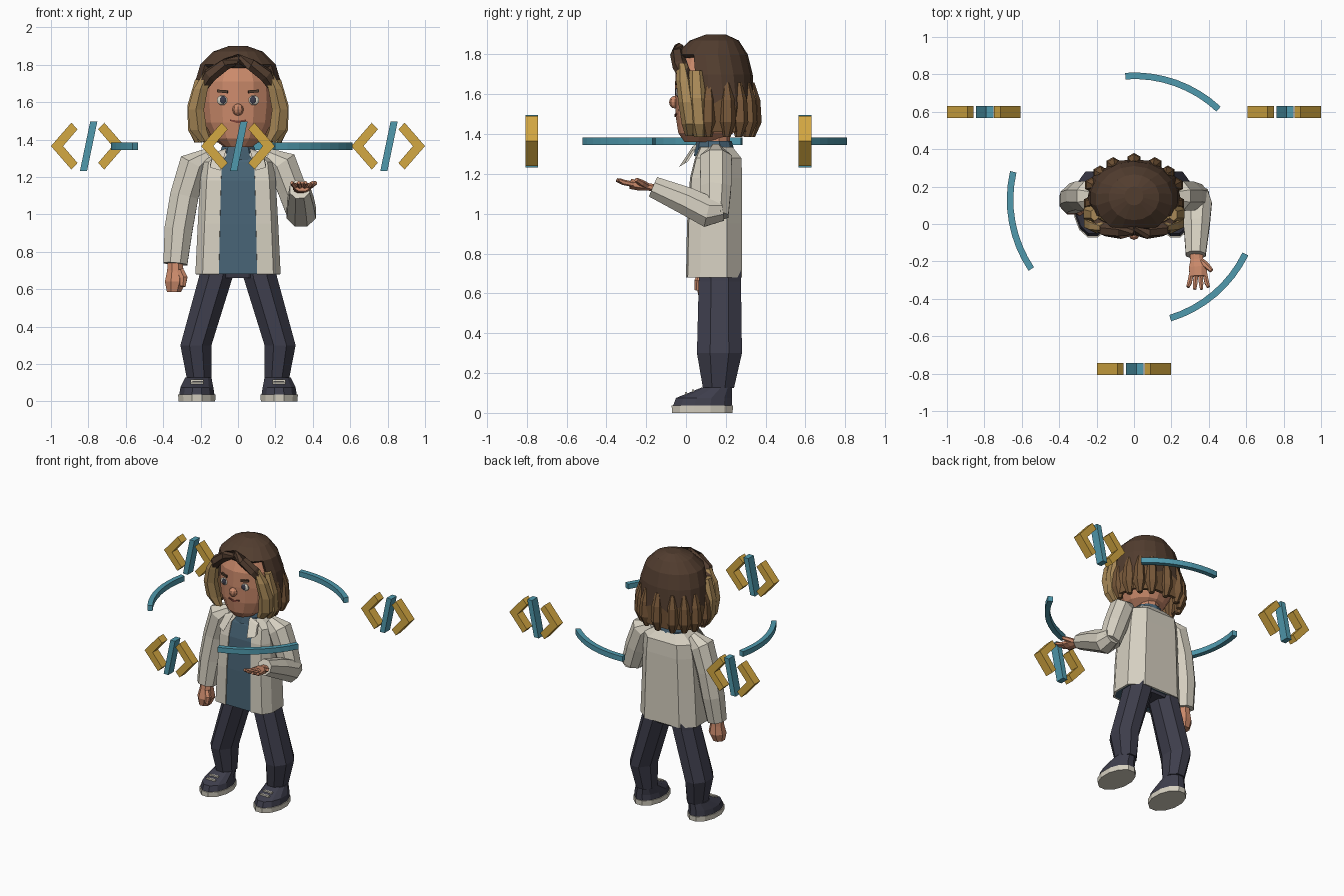
import bpy, bmesh, math
from mathutils import Vector

def mat(name, r, g, b):
    m = bpy.data.materials.new(name)
    lin = lambda c: ((c / 255 + 0.055) / 1.055) ** 2.4
    m.diffuse_color = (lin(r), lin(g), lin(b), 1)
    return m

SKIN = mat("skin", 203, 138, 107)
DARK = mat("dark_hair", 82, 61, 47)
MID = mat("mid_hair", 120, 88, 57)
BLOND = mat("light_hair", 170, 138, 88)
CREAM = mat("cream", 214, 208, 193)
SHIRT = mat("shirt_blue", 72, 100, 118)
NAVY = mat("navy", 62, 62, 76)
GOLD = mat("gold", 212, 168, 66)
TEAL = mat("teal", 80, 154, 174)
LIP = mat("lip", 125, 66, 55)

def finish(name, bm, *mats):
    bmesh.ops.recalc_face_normals(bm, faces=bm.faces)
    me = bpy.data.meshes.new(name)
    bm.to_mesh(me)
    bm.free()
    for m in mats:
        me.materials.append(m)
    ob = bpy.data.objects.new(name, me)
    bpy.context.collection.objects.link(ob)
    return ob

def skin_rings(name, rings, material, closed=True):
    """Bridge a list of equal point rings; closed rings get end caps."""
    bm = bmesh.new()
    vs = [[bm.verts.new(p) for p in r] for r in rings]
    n = len(rings[0])
    for a, b in zip(vs, vs[1:]):
        for i in range(n if closed else n - 1):
            j = (i + 1) % n
            bm.faces.new((a[i], a[j], b[j], b[i]))
    if closed:
        bm.faces.new(vs[0])
        bm.faces.new(vs[-1])
    return finish(name, bm, material)

def angles(n):
    return [math.tau * (i + 0.5) / n for i in range(n)]

def loft(name, rings, material, n=8):
    """Horizontal oval rings given as (x, y, z, rx, ry)."""
    k = 1 / math.cos(math.pi / n)
    return skin_rings(name, [[(x + rx * k * math.cos(a), y + ry * k * math.sin(a), z)
                              for a in angles(n)] for x, y, z, rx, ry in rings], material)

def tube(name, path, material, n=8, flat=1.0):
    """Tube through (x, y, z, r) points; flat squashes it across the x axis."""
    P = [Vector(p[:3]) for p in path]
    rings = []
    for i, p in enumerate(P):
        t = (P[min(i + 1, len(P) - 1)] - P[max(i - 1, 0)]).normalized()
        ref = Vector((0, 1, 0)) if abs(t.x) > 0.9 else Vector((1, 0, 0))
        u = (ref - t * ref.dot(t)).normalized()
        w = t.cross(u)
        r = path[i][3] / math.cos(math.pi / n)
        rings.append([p + u * r * math.cos(a) + w * r * flat * math.sin(a) for a in angles(n)])
    return skin_rings(name, rings, material)

def prism(name, pts, depth, material):
    """Extrude a closed outline of 3D points along the depth vector."""
    bm = bmesh.new()
    f = bm.faces.new([bm.verts.new(p) for p in pts])
    new = bmesh.ops.extrude_face_region(bm, geom=[f], use_keep_orig=True)
    bmesh.ops.translate(bm, vec=depth, verts=[v for v in new["geom"] if isinstance(v, bmesh.types.BMVert)])
    return finish(name, bm, material)

def ball(name, c, r, material, seg=10, rings=6):
    bm = bmesh.new()
    bmesh.ops.create_uvsphere(bm, u_segments=seg, v_segments=rings, radius=1)
    for v in bm.verts:
        v.co = Vector(c) + Vector([v.co[i] * r[i] for i in range(3)])
    return finish(name, bm, material)

# Torso: open jacket over a shirt
LEVELS = [(0.68, 0.228, 0.0, 0.285), (0.95, 0.215, 0.005, 0.285), (1.18, 0.202, 0.02, 0.285),
          (1.28, 0.19, 0.045, 0.28), (1.335, 0.11, 0.07, 0.235)]
HALF = [(0.45, 0), (0.83, 0.03), (1, 0.25), (1, 0.72), (0.62, 0.99)]
OUTLINE = HALF + [(-u, v) for u, v in reversed(HALF)]
def torso_ring(z, w, y0, y1, s):
    m = (y0 + y1) / 2
    return [(u * w * (s if abs(u) > 0.5 else 1), m + (y0 + v * (y1 - y0) - m) * s, z) for u, v in OUTLINE]
jacket = skin_rings("jacket", [torso_ring(*l, 1.0) for l in LEVELS], CREAM, closed=False)
so = jacket.modifiers.new("thickness", "SOLIDIFY")
so.thickness = 0.012
skin_rings("shirt", [torso_ring(*l, 0.95) for l in LEVELS], SHIRT)
loft("shirt_collar", [(0, 0.145, 1.29, 0.11, 0.1), (0, 0.14, 1.365, 0.085, 0.085)], SHIRT, 10)
loft("neck", [(0, 0.14, 1.3, 0.075, 0.075), (0, 0.14, 1.44, 0.075, 0.08)], SKIN, 10)
loft("hips", [(0, 0.165, 0.66, 0.13, 0.09), (0, 0.165, 0.8, 0.18, 0.115)], NAVY, 8)

for s in (-1, 1):
    # Lapels, legs and shoes
    prism("lapel", [(s * 0.065, 0.035, 1.34), (s * 0.135, 0.03, 1.315),
                    (s * 0.15, -0.01, 1.25), (s * 0.095, -0.035, 1.235)], (0, 0.02, 0.012), CREAM)
    loft("trouser_leg", [(s * 0.105, 0.17, 0.76, 0.085, 0.105), (s * 0.12, 0.17, 0.66, 0.09, 0.106),
                         (s * 0.225, 0.168, 0.3, 0.083, 0.113), (s * 0.208, 0.163, 0.125, 0.066, 0.078)], NAVY)
    loft("sole", [(s * 0.22, 0.082, 0, 0.098, 0.152), (s * 0.22, 0.082, 0.036, 0.1, 0.154)], CREAM, 12)
    loft("shoe", [(s * 0.22, 0.083, 0.036, 0.094, 0.148), (s * 0.22, 0.09, 0.075, 0.088, 0.14),
                  (s * 0.212, 0.155, 0.128, 0.07, 0.075)], NAVY, 12)
    for y, z in ((0.0, 0.098), (0.035, 0.111)):
        tube("lace", [(s * 0.22 - 0.035, y, z, 0.006), (s * 0.22 + 0.035, y, z, 0.006)], CREAM, 4)

# Lowered arm with loose fist
tube("lowered_sleeve", [(-0.16, 0.15, 1.32, 0.035), (-0.235, 0.15, 1.27, 0.08), (-0.287, 0.15, 1.1, 0.076),
                        (-0.318, 0.14, 0.92, 0.075), (-0.335, 0.12, 0.735, 0.064)], CREAM)
loft("lowered_hand", [(-0.337, 0.118, 0.77, 0.036, 0.036), (-0.335, 0.115, 0.7, 0.044, 0.045),
                      (-0.335, 0.11, 0.64, 0.056, 0.058), (-0.342, 0.105, 0.585, 0.038, 0.042)], SKIN)
tube("lowered_thumb", [(-0.31, 0.08, 0.7, 0.018), (-0.29, 0.065, 0.66, 0.02), (-0.295, 0.06, 0.615, 0.014)], SKIN, 6)

# Raised arm with open palm
tube("raised_upper_sleeve", [(0.16, 0.15, 1.32, 0.035), (0.235, 0.15, 1.275, 0.08),
                             (0.29, 0.15, 1.13, 0.077), (0.335, 0.145, 0.99, 0.068)], CREAM)
tube("raised_fore_sleeve", [(0.338, 0.185, 1.02, 0.055), (0.338, 0.11, 1.01, 0.078),
                            (0.335, 0.0, 1.065, 0.07), (0.33, -0.165, 1.135, 0.053)], CREAM)
tube("raised_palm", [(0.332, -0.13, 1.125, 0.034), (0.335, -0.19, 1.135, 0.034),
                     (0.342, -0.23, 1.142, 0.048), (0.343, -0.28, 1.15, 0.046)], SKIN, 8, 0.55)
for i in range(4):
    d = i - 1.5
    tube("finger", [(0.343 + d * 0.024, -0.265, 1.148, 0.012), (0.343 + d * 0.031, -0.315, 1.158, 0.012),
                    (0.343 + d * 0.037, -0.355 + abs(d) * 0.012, 1.17, 0.008)], SKIN, 6)
tube("raised_thumb", [(0.36, -0.2, 1.14, 0.016), (0.39, -0.225, 1.155, 0.015), (0.415, -0.25, 1.17, 0.01)], SKIN, 6)

# Head and face
loft("head", [(0, 0.08, 1.36, 0.075, 0.085), (0, 0.1, 1.405, 0.135, 0.135), (0, 0.115, 1.49, 0.18, 0.163),
              (0, 0.12, 1.6, 0.192, 0.172), (0, 0.12, 1.71, 0.185, 0.168), (0, 0.125, 1.82, 0.14, 0.13)], SKIN, 14)
ball("nose", (0, -0.055, 1.56), (0.03, 0.03, 0.032), SKIN, 8, 6)
tube("mouth", [(-0.042, -0.048, 1.503, 0.004), (0, -0.05, 1.494, 0.007), (0.042, -0.048, 1.503, 0.004)], LIP, 4)
for s in (-1, 1):
    ball("eye", (s * 0.083, -0.037, 1.61), (0.032, 0.014, 0.027), CREAM)
    ball("pupil", (s * 0.08, -0.046, 1.612), (0.018, 0.009, 0.021), NAVY)
    tube("eyebrow", [(s * 0.055, -0.046, 1.655, 0.008), (s * 0.11, -0.032, 1.66, 0.007)], DARK, 4)

# Hair shell: dark crown, lighter lower band, open around the face
bm = bmesh.new()
N = 18
ROWS = [(1.9, 0.05, 0.1, 0.2), (1.87, 0.135, 0.02, 0.265), (1.8, 0.205, -0.052, 0.31), (1.7, 0.235, -0.05, 0.335),
        (1.58, 0.247, -0.04, 0.345), (1.41, 0.235, -0.03, 0.335)]
rows = []
for r, (z, rx, y0, y1) in enumerate(ROWS):
    row = []
    for i, a in enumerate(angles(N)):
        k = 1 + (0.04 if i % 2 else -0.02) * (r > 3)
        row.append(bm.verts.new((rx * k * math.cos(a), (y0 + y1) / 2 + (y1 - y0) / 2 * k * math.sin(a),
                                 z - (0.04 if i % 2 and r == 4 else 0))))
    rows.append(row)
bm.faces.new(rows[0])
for r in range(len(rows) - 1):
    for i in range(N):
        j = (i + 1) % N
        mid_angle = math.tau * (i + 1) / N
        if r >= 2 and math.sin(mid_angle) < -0.45:
            continue
        f = bm.faces.new((rows[r][i], rows[r][j], rows[r + 1][j], rows[r + 1][i]))
        f.material_index = 1 if r == 4 else 0
hair = finish("hair_shell", bm, DARK, MID)
so = hair.modifiers.new("thickness", "SOLIDIFY")
so.thickness = 0.025

# Hanging locks around sides and back
for deg in (-12, 18, 40, 62, 90, 118, 140, 162, 192):
    c, q = math.cos(math.radians(deg)), math.sin(math.radians(deg))
    ring = lambda k, z, r: (0.232 * k * c, 0.15 + 0.185 * k * q, z, r, r)
    loft("lock", [ring(0.95, 1.66, 0.015), ring(1.0, 1.57, 0.033), ring(1.02, 1.46, 0.036), ring(0.96, 1.385, 0.016)], MID, 6)

# Parted fringe and light strands framing the face
for s in (-1, 1):
    tube("fringe", [(s * -0.01, -0.035, 1.835, 0.022), (s * 0.07, -0.045, 1.8, 0.03), (s * 0.15, -0.03, 1.745, 0.034),
                    (s * 0.205, 0.01, 1.66, 0.025)], DARK, 6)
    loft("front_strand", [(s * 0.165, -0.02, 1.755, 0.02, 0.02), (s * 0.2, -0.01, 1.67, 0.038, 0.035),
                          (s * 0.225, 0.005, 1.56, 0.043, 0.038), (s * 0.212, 0.02, 1.45, 0.045, 0.036),
                          (s * 0.175, 0.02, 1.39, 0.028, 0.02)], BLOND, 6)
    loft("side_strand", [(s * 0.21, 0.05, 1.72, 0.02, 0.03), (s * 0.243, 0.055, 1.58, 0.028, 0.04),
                         (s * 0.232, 0.065, 1.45, 0.035, 0.04), (s * 0.21, 0.07, 1.385, 0.02, 0.025)], BLOND, 6)

# Floating code symbols: two chevrons and a slash
CHEVRON = [(-0.197, 0), (-0.088, 0.125), (-0.055, 0.09), (-0.132, 0), (-0.055, -0.09), (-0.088, -0.125)]
SLASH = [(0.013, 0.132), (0.051, 0.132), (-0.004, -0.132), (-0.042, -0.132)]
for cx, cy in ((0, -0.775), (-0.803, 0.598), (0.803, 0.598)):
    place = lambda pts, s: [(cx + s * x, cy - 0.032, 1.365 + z) for x, z in pts]
    for s in (-1, 1):
        prism("chevron", place(CHEVRON, s), (0, 0.064, 0), GOLD)
    prism("slash", place(SLASH, 1), (0, 0.064, 0), TEAL)

# Orbit arcs around the figure
for start in (47, 167, 287):
    rings = []
    for i in range(9):
        a = math.radians(start + 47 * i / 8)
        rings.append([(r * math.cos(a), 0.13 + r * math.sin(a), z)
                      for r, z in ((0.645, 1.345), (0.68, 1.345), (0.68, 1.383), (0.645, 1.383))])
    skin_rings("orbit_arc", rings, TEAL)
